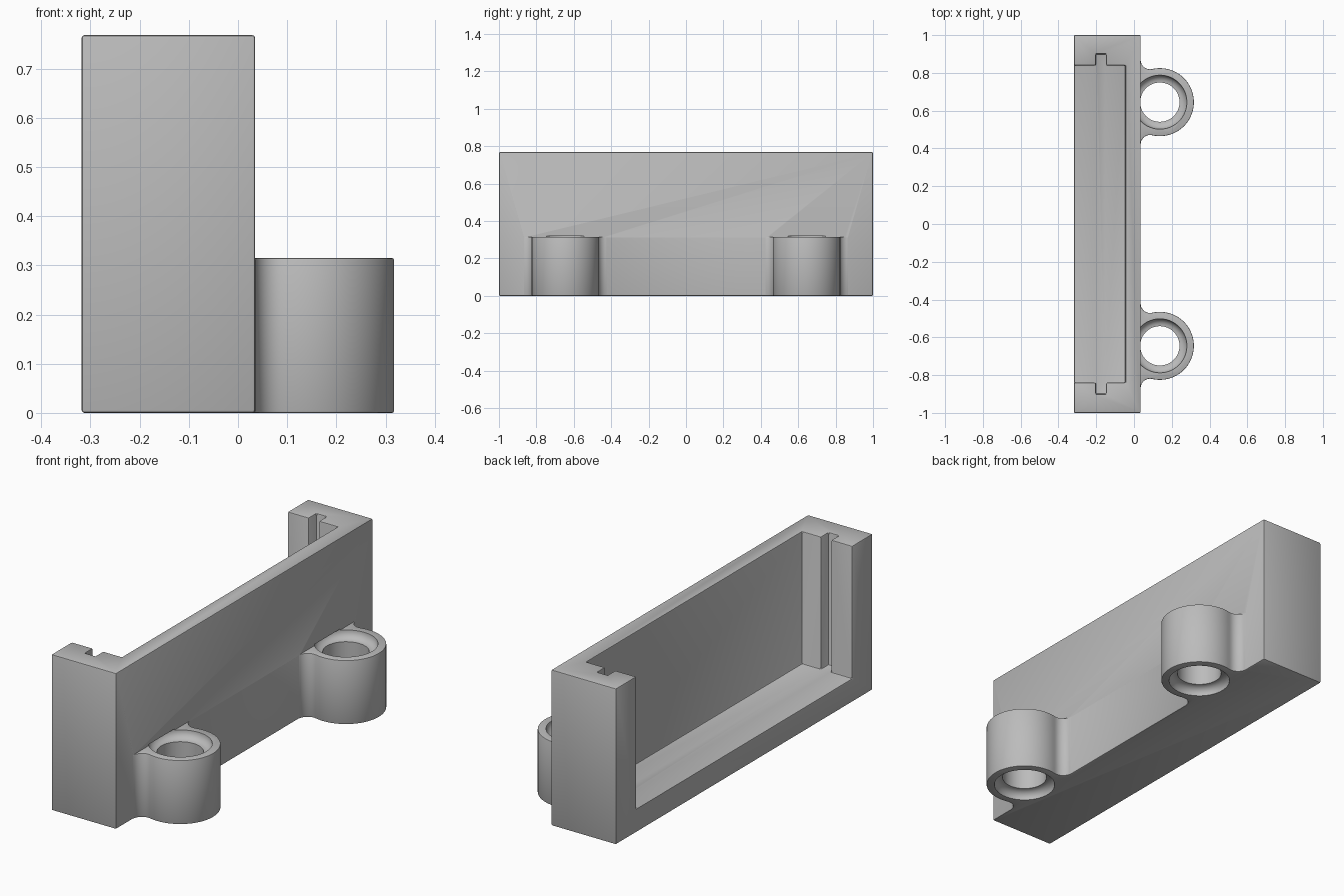
import bpy, bmesh
from math import cos, sin, pi, sqrt, atan2, radians

cube = bpy.data.objects.get("Cube")
if cube:
    bpy.data.objects.remove(cube, do_unlink=True)

grey = bpy.data.materials.new("plain_grey")
grey.use_nodes = True
grey.diffuse_color = (0.5, 0.5, 0.5, 1)
grey.node_tree.nodes["Principled BSDF"].inputs["Base Color"].default_value = (0.5, 0.5, 0.5, 1)


def make(name, bm):
    bmesh.ops.recalc_face_normals(bm, faces=bm.faces)
    mesh = bpy.data.meshes.new(name)
    bm.to_mesh(mesh)
    bm.free()
    mesh.materials.append(grey)
    ob = bpy.data.objects.new(name, mesh)
    bpy.context.collection.objects.link(ob)
    return ob


def prism(name, outline, z0, z1):
    bm = bmesh.new()
    base = bm.faces.new([bm.verts.new((x, y, z0)) for x, y in outline])
    top = bmesh.ops.extrude_face_region(bm, geom=[base])["geom"]
    bmesh.ops.translate(bm, vec=(0, 0, z1 - z0),
                        verts=[v for v in top if isinstance(v, bmesh.types.BMVert)])
    return make(name, bm)


def lathe(name, profile, cx, cy, steps=64):
    bm = bmesh.new()
    rings = [[bm.verts.new((cx + r * cos(2 * pi * i / steps), cy + r * sin(2 * pi * i / steps), z))
              for i in range(steps)] for r, z in profile]
    for a, b in zip(rings, rings[1:]):
        for i in range(steps):
            j = (i + 1) % steps
            bm.faces.new((a[i], a[j], b[j], b[i]))
    bm.faces.new(rings[0])
    bm.faces.new(rings[-1])
    return make(name, bm)


def apply_modifier(ob, mod):
    bpy.context.view_layer.objects.active = ob
    bpy.ops.object.modifier_apply(modifier=mod.name)


def boolean(ob, other, operation):
    mod = ob.modifiers.new("cut", "BOOLEAN")
    mod.operation, mod.solver, mod.object = operation, "EXACT", other
    apply_modifier(ob, mod)
    bpy.data.objects.remove(other, do_unlink=True)


def soften(ob, width):
    mod = ob.modifiers.new("edges", "BEVEL")
    mod.width, mod.segments = width, 2
    mod.limit_method, mod.angle_limit = "ANGLE", radians(40)
    apply_modifier(ob, mod)


def arc(cx, cy, r, a0, a1, n):
    return [(cx + r * cos(a0 + (a1 - a0) * i / n), cy + r * sin(a0 + (a1 - a0) * i / n))
            for i in range(n + 1)]


BACK, WALL, HEIGHT, FLOOR = -0.318, 0.035, 0.768, 0.115

# Trough body with an open side and a slot in each end wall
body = prism("bracket_body", [(BACK, -1), (WALL, -1), (WALL, 1), (BACK, 1)], 0, HEIGHT)
half = [(-0.045, 0.84), (-0.147, 0.84), (-0.147, 0.90), (-0.203, 0.90), (-0.203, 0.84), (-0.5, 0.84)]
recess = prism("recess_cutter", half + [(x, -y) for x, y in reversed(half)], FLOOR, 1)
boolean(body, recess, "DIFFERENCE")
soften(body, 0.006)

# Screw lugs blended into the wall, with recessed through holes
LUG_X, LUG_Y, LUG_R, LUG_H, FILLET = 0.137, 0.645, 0.18, 0.315, 0.05
HOLE, SINK, SEAT = 0.104, 0.143, 0.04
fx = WALL + FILLET
fy = sqrt((LUG_R + FILLET) ** 2 - (fx - LUG_X) ** 2)
tangent = atan2(fy, fx - LUG_X)
for side in (-1, 1):
    cy = side * LUG_Y
    outline = [(0.01, cy + fy)]
    outline += arc(fx, cy + fy, FILLET, pi, pi + tangent, 8)
    outline += arc(LUG_X, cy, LUG_R, tangent, -tangent, 48)[1:-1]
    outline += arc(fx, cy - fy, FILLET, pi - tangent, pi, 8)
    outline += [(0.01, cy - fy)]
    lug = prism("screw_lug", outline, 0, LUG_H)
    soften(lug, 0.004)
    boolean(body, lug, "UNION")

    seat = arc(HOLE, SEAT, SINK - HOLE, -pi / 2, 0, 6)
    lower = [(r, SEAT - (z + SINK - HOLE - SEAT)) for r, z in reversed(seat)]
    lower = [(SINK, -0.05)] + lower
    upper = [(r, LUG_H - z) for r, z in reversed(lower[1:])] + [(SINK, LUG_H + 0.006)]
    boolean(body, lathe("hole_cutter", lower + upper, LUG_X, cy), "DIFFERENCE")

bpy.ops.object.select_all(action="DESELECT")
body.select_set(True)
bpy.context.view_layer.objects.active = body
bpy.ops.object.shade_smooth_by_angle(angle=radians(30))
